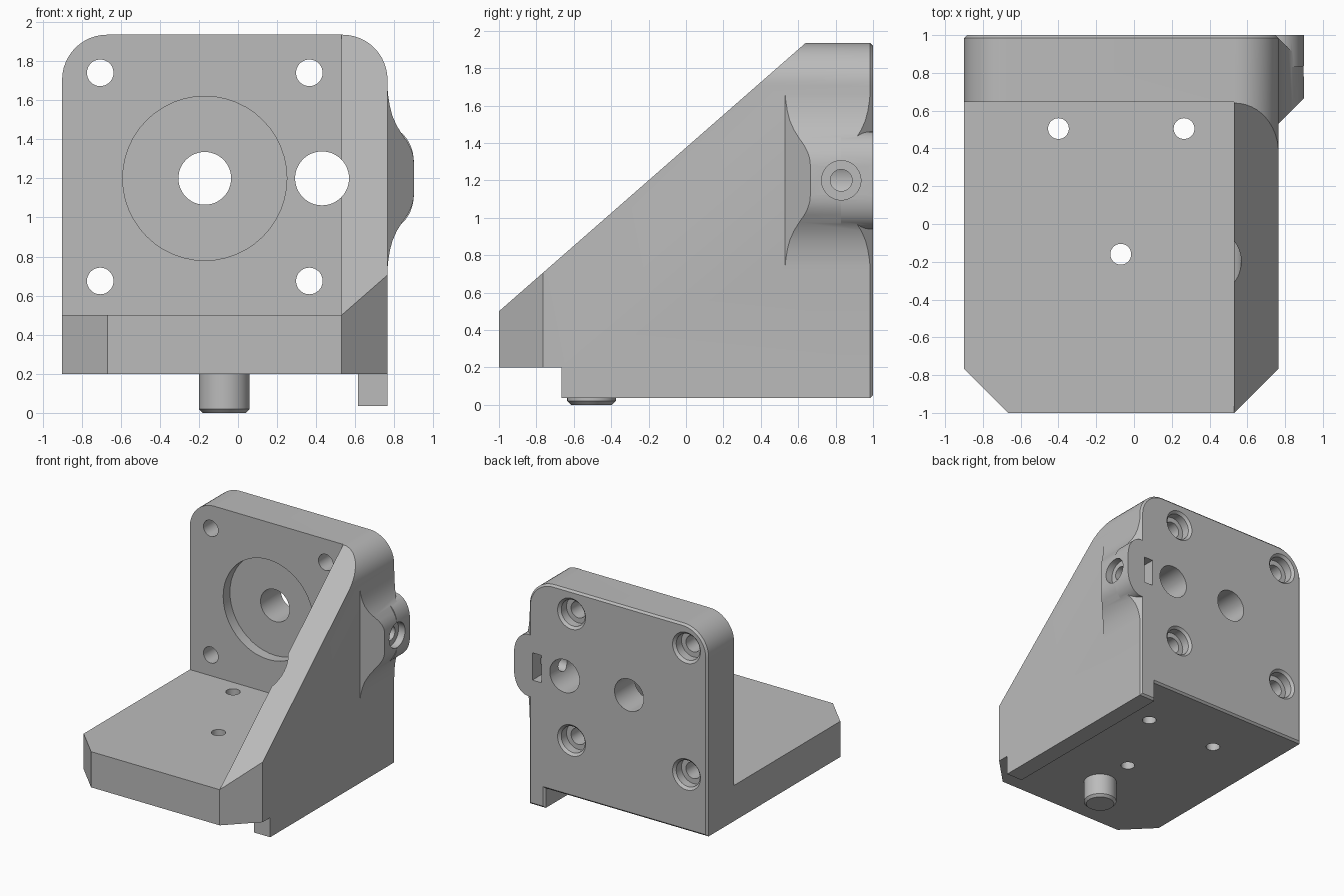
import bpy, bmesh, math

if "Cube" in bpy.data.objects:
    bpy.data.objects.remove(bpy.data.objects["Cube"], do_unlink=True)

grey = bpy.data.materials.new("plain grey")
grey.use_nodes = True
grey.diffuse_color = (0.5, 0.5, 0.5, 1)
grey.node_tree.nodes["Principled BSDF"].inputs["Base Color"].default_value = (0.5, 0.5, 0.5, 1)


def place(axis, a, b, t):
    return {"x": (t, a, b), "y": (a, t, b), "z": (a, b, t)}[axis]


def finish(name, bm):
    bmesh.ops.recalc_face_normals(bm, faces=bm.faces[:])
    me = bpy.data.meshes.new(name)
    bm.to_mesh(me)
    bm.free()
    me.materials.append(grey)
    ob = bpy.data.objects.new(name, me)
    bpy.context.collection.objects.link(ob)
    return ob


def loft(name, axis, rings):
    """Solid through matching (outline, position) rings along an axis."""
    bm = bmesh.new()
    loops = [[bm.verts.new(place(axis, a, b, t)) for a, b in pts] for pts, t in rings]
    n = len(loops[0])
    for low, high in zip(loops, loops[1:]):
        for i in range(n):
            j = (i + 1) % n
            bm.faces.new((low[i], low[j], high[j], high[i]))
    bm.faces.new(loops[0])
    bm.faces.new(loops[-1])
    return finish(name, bm)


def prism(name, axis, pts, lo, hi):
    return loft(name, axis, [(pts, lo), (pts, hi)])


def box(name, x, y, z):
    return prism(name, "z", [(x[0], y[0]), (x[1], y[0]), (x[1], y[1]), (x[0], y[1])], *z)


def arc(cx, cy, rx, ry, start, end, steps=12):
    angles = [math.radians(start + (end - start) * i / steps) for i in range(steps + 1)]
    return [(cx + rx * math.cos(t), cy + ry * math.sin(t)) for t in angles]


def turned(name, axis, a, b, steps):
    """Round solid from (radius, position) steps."""
    return loft(name, axis, [(arc(a, b, r, r, 0, 360 * 47 / 48, 47), t) for r, t in steps])


def combine(target, tool, kind):
    mod = target.modifiers.new("combine", "BOOLEAN")
    mod.operation, mod.solver, mod.object = kind, "EXACT", tool
    tool.hide_render = True
    bpy.context.view_layer.objects.active = target
    bpy.ops.object.modifier_apply(modifier=mod.name)
    bpy.data.objects.remove(tool, do_unlink=True)


L, R, TOP, FLOOR, LIP = -0.9, 0.765, 1.935, 0.2, 0.035
RAD, WALL, PLATE = 0.23, 0.53, 0.645
AXIS_Z = 1.2

# Full front outline with rounded top corners and the locating lip
outline = [(L, FLOOR), (0.615, FLOOR), (0.615, LIP), (R, LIP)]
outline += arc(R - RAD, TOP - RAD, RAD, RAD, 0, 90)
outline += arc(L + RAD, TOP - RAD, RAD, RAD, 90, 180)
body = prism("angle_bracket", "y", outline, -1, 1)

# Small chamfer around the rear face
bm = bmesh.new()
bm.from_mesh(body.data)
rear = [e for e in bm.edges if all(v.co.y > 0.99 for v in e.verts)]
bmesh.ops.bevel(bm, geom=rear, offset=0.016, segments=1, affect="EDGES")
bm.to_mesh(body.data)
bm.free()

# Clear the space above the base, the slope, the lip end and the front corners
slope = (TOP - 0.5) / 1.64
for cutter in (
    box("open_space", (-2, WALL), (-2, PLATE), (0.5, 3)),
    prism("slope_cut", "x", [(-2, 0.5 - slope), (1.64, 0.5 + 2.64 * slope), (-2, 4)], -2, 2),
    box("lip_end_cut", (-2, 2), (-2, -0.665), (-1, FLOOR)),
    prism("left_corner_cut", "z", [(L - 0.265, -0.5), (L - 0.265, -1.5), (-0.17, -1.5)], -1, 3),
    prism("right_corner_cut", "z", [(R + 0.265, -0.5), (R + 0.265, -1.5), (0.03, -1.5)], -1, 3),
):
    combine(body, cutter, "DIFFERENCE")

# Side boss: flared in front view, chamfered in plan
upper = [(R, 0.46), (0.769, 0.42), (0.777, 0.37), (0.79, 0.32), (0.812, 0.27), (0.84, 0.225),
         (0.868, 0.185), (0.885, 0.152), (0.896, 0.118), (0.9, 0.08)]
flare = [(0.7, AXIS_Z + 0.46)] + [(x, AXIS_Z + h) for x, h in upper]
flare += [(x, AXIS_Z - h) for x, h in reversed(upper)] + [(0.7, AXIS_Z - 0.46)]
boss = prism("side_boss", "y", flare, 0.4, 1.2)
plan = [(0.6, 0.53), (R, 0.53), (0.9, 0.665), (0.9, 0.849), (R, 0.984), (0.6, 0.984)]
combine(boss, prism("boss_plan", "z", plan, 0, 2), "INTERSECT")
combine(body, boss, "UNION")

# Rounded rear end of the boss
end = [(0.7, AXIS_Z - 0.26)] + arc(R, AXIS_Z - 0.08, 0.135, 0.18, -90, 0)
end += arc(R, AXIS_Z + 0.08, 0.135, 0.18, 0, 90) + [(0.7, AXIS_Z + 0.26)]
combine(body, prism("boss_rear", "y", end, 0.83, 1), "UNION")

# Round pocket, shaft hole and long guide hole
cutters = [
    turned("pocket", "y", -0.17, AXIS_Z, [(0.42, 0.3), (0.42, PLATE + 0.09)]),
    turned("shaft_hole", "y", -0.17, AXIS_Z, [(0.135, 0.5), (0.135, 1.1)]),
    turned("guide_hole", "y", 0.43, AXIS_Z, [(0.138, -1.1), (0.138, 1.1)]),
]
# Corner screw holes, counterbored from the rear
for x in (-0.705, 0.365):
    for z in (0.675, 1.74):
        steps = [(0.068, 0.5), (0.068, 0.91), (0.11, 0.91), (0.11, 0.98), (0.13, 1.0), (0.13, 1.1)]
        cutters.append(turned("corner_hole", "y", x, z, steps))
# Base holes
for x, y in ((-0.4, 0.505), (0.265, 0.505), (-0.07, -0.16)):
    cutters.append(turned("base_hole", "z", x, y, [(0.055, 0.1), (0.055, 0.6)]))
# Clamp screw hole and its nut slot
cutters.append(turned("clamp_hole", "x", 0.83, AXIS_Z,
                      [(0.058, 0.43), (0.058, 0.84), (0.105, 0.84), (0.105, 1.1)]))
cutters.append(box("nut_slot", (0.645, 0.73), (0.72, 1.1), (1.085, 1.315)))
for cutter in cutters:
    combine(body, cutter, "DIFFERENCE")

# Locating peg under the base
peg = turned("locating_peg", "z", -0.07, -0.505, [(0.11, 0), (0.13, 0.02), (0.13, 0.21)])

for ob in (body, peg):
    bpy.ops.object.select_all(action="DESELECT")
    ob.select_set(True)
    bpy.context.view_layer.objects.active = ob
    bpy.ops.object.shade_smooth_by_angle(angle=math.radians(25))
